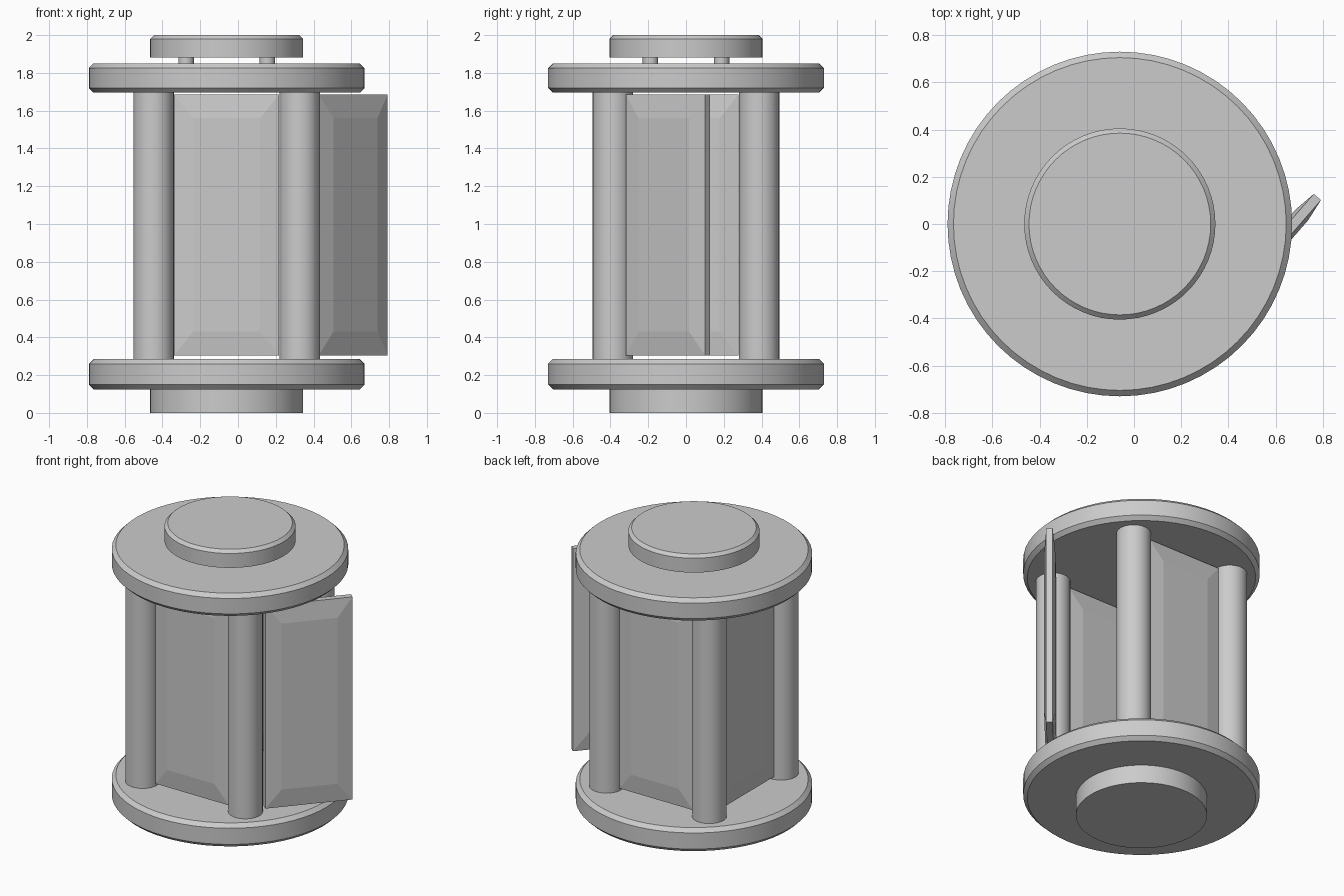
import bpy, bmesh
from math import radians
from mathutils import Matrix

if "Cube" in bpy.data.objects:
    bpy.data.objects.remove(bpy.data.objects["Cube"])

CX = -0.06      # lantern axis
COL = 0.387     # column offset from the axis


def finish(name, bm, smooth=True):
    bmesh.ops.recalc_face_normals(bm, faces=bm.faces[:])
    me = bpy.data.meshes.new(name)
    bm.to_mesh(me)
    bm.free()
    ob = bpy.data.objects.new(name, me)
    bpy.context.collection.objects.link(ob)
    if smooth:
        bpy.ops.object.select_all(action='DESELECT')
        bpy.context.view_layer.objects.active = ob
        ob.select_set(True)
        bpy.ops.object.shade_smooth_by_angle(angle=radians(30))
    return ob


def disc(name, x, y, r, z0, z1, top=0.0, bottom=0.0, sides=64):
    """Upright cylinder with optional chamfers on the top and bottom rims."""
    bm = bmesh.new()
    bmesh.ops.create_cone(bm, cap_ends=True, segments=sides, radius1=r, radius2=r,
                          depth=z1 - z0, matrix=Matrix.Translation((x, y, (z0 + z1) / 2)))
    mid = (z0 + z1) / 2
    for size, up in ((top, True), (bottom, False)):
        if size:
            rim = [e for e in bm.edges if all((v.co.z > mid) == up for v in e.verts)
                   and abs(e.verts[0].co.z - (z1 if up else z0)) < 1e-4]
            bmesh.ops.bevel(bm, geom=rim, offset=size, segments=1, affect='EDGES')
    return finish(name, bm)


def panel(name, x, y, angle, w=0.555, z0=0.305, z1=1.685, edge=0.02, rise=0.015):
    """Wall panel with a raised, sloped-border field on both faces."""
    bm = bmesh.new()
    h = (z1 - z0) / 2

    def ring(a, b, d):
        return [bm.verts.new((sx * a, d, sz * b)) for sx, sz in ((-1, -1), (1, -1), (1, 1), (-1, 1))]
    rings = [ring(w / 2 - 0.1, h - 0.125, -edge - rise), ring(w / 2, h, -edge),
             ring(w / 2, h, edge), ring(w / 2 - 0.1, h - 0.125, edge + rise)]
    for a, b in zip(rings, rings[1:]):
        for i in range(4):
            j = (i + 1) % 4
            bm.faces.new((a[i], a[j], b[j], b[i]))
    bm.faces.new(rings[0])
    bm.faces.new(rings[-1])
    bm.transform(Matrix.Translation((x, y, (z0 + z1) / 2)) @ Matrix.Rotation(radians(angle), 4, 'Z'))
    return finish(name, bm, smooth=False)


# Stacked round parts
disc("foot", CX, 0, 0.405, 0.0, 0.13)
disc("lower_plate", CX, 0, 0.73, 0.125, 0.285, 0.025, 0.025)
disc("upper_plate", CX, 0, 0.73, 1.695, 1.85, 0.025, 0.025)
disc("cap", CX, 0, 0.405, 1.882, 2.0, 0.02)

# Corner columns and the short pins that carry the cap
for sx, side in ((-1, "left"), (1, "right")):
    for sy, end in ((-1, "front"), (1, "back")):
        disc(f"column_{end}_{side}", CX + sx * COL, sy * COL, 0.107, 0.28, 1.70, sides=32)
        disc(f"pin_{end}_{side}", CX + sx * 0.215, sy * 0.188, 0.041, 1.84, 1.89, sides=24)

# Three closed panels and the open door hinged on the front right column
panel("front_panel", CX, -COL, 0)
panel("back_panel", CX, COL, 0)
panel("left_panel", CX - COL, 0, 90)
panel("open_door", 0.595, -0.095, 49)
